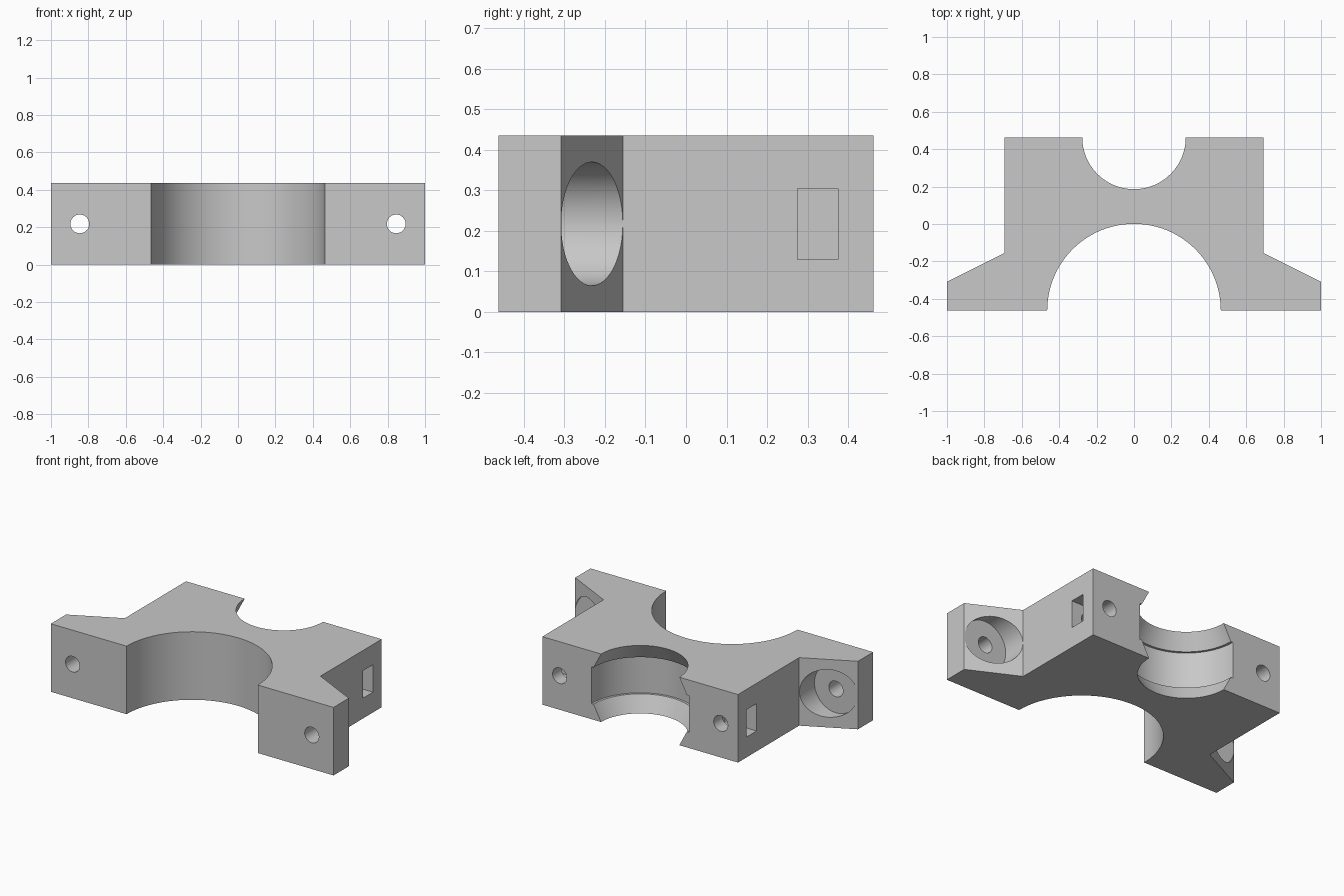
import bpy, bmesh, math
from mathutils import Matrix, Vector

if "Cube" in bpy.data.objects:
    bpy.data.objects.remove(bpy.data.objects["Cube"], do_unlink=True)

HEIGHT = 0.435
MID = HEIGHT / 2
BACK = 0.463
FRONT = -0.463

grey = bpy.data.materials.new("plain grey")
grey.use_nodes = True
grey.diffuse_color = (0.58, 0.58, 0.58, 1)
grey.node_tree.nodes["Principled BSDF"].inputs["Base Color"].default_value = (0.58, 0.58, 0.58, 1)


def make_object(name, bm):
    bmesh.ops.recalc_face_normals(bm, faces=bm.faces)
    mesh = bpy.data.meshes.new(name)
    bm.to_mesh(mesh)
    bm.free()
    mesh.materials.append(grey)
    obj = bpy.data.objects.new(name, mesh)
    bpy.context.collection.objects.link(obj)
    return obj


def prism(name, outline, height):
    bm = bmesh.new()
    base = bm.faces.new([bm.verts.new((x, y, 0)) for x, y in outline])
    top = bmesh.ops.extrude_face_region(bm, geom=[base])["geom"]
    bmesh.ops.translate(bm, vec=(0, 0, height),
                        verts=[v for v in top if isinstance(v, bmesh.types.BMVert)])
    return make_object(name, bm)


def bore(name, x, radius, y0, y1):
    """Round cutter running along y at mid height."""
    bm = bmesh.new()
    place = Matrix.Translation((x, (y0 + y1) / 2, MID)) @ Matrix.Rotation(math.pi / 2, 4, 'X')
    bmesh.ops.create_cone(bm, cap_ends=True, segments=48, radius1=radius,
                          radius2=radius, depth=y1 - y0, matrix=place)
    return make_object(name, bm)


def lathe(name, profile, y, segments=96):
    """Upright turned cutter from (radius, z) points."""
    bm = bmesh.new()
    rings = [[bm.verts.new((r * math.cos(a), y + r * math.sin(a), z))
              for a in (2 * math.pi * i / segments for i in range(segments))]
             for r, z in profile]
    for low, high in zip(rings, rings[1:]):
        for i in range(segments):
            j = (i + 1) % segments
            bm.faces.new((low[i], low[j], high[j], high[i]))
    bm.faces.new(rings[0])
    bm.faces.new(rings[-1])
    return make_object(name, bm)


def box(name, x0, x1, y0, y1, z0, z1):
    bm = bmesh.new()
    place = Matrix.Translation(((x0 + x1) / 2, (y0 + y1) / 2, (z0 + z1) / 2))
    size = Matrix.Diagonal(Vector((x1 - x0, y1 - y0, z1 - z0, 1)))
    bmesh.ops.create_cube(bm, size=1, matrix=place @ size)
    return make_object(name, bm)


# Block with two sloped mounting ears
half = [(1, FRONT), (1, -0.309), (0.692, -0.155), (0.692, BACK)]
block = prism("clamp_block", half + [(-x, y) for x, y in reversed(half)], HEIGHT)

# Large front saddle
cutters = [lathe("front_saddle_cutter", [(0.464, -0.1), (0.464, HEIGHT + 0.1)], FRONT)]

# Small back saddle with tapered lips and a deeper middle band
lower = [(0.266, -0.02), (0.33, 0.1), (0.345, 0.1)]
upper = [(r, HEIGHT - z) for r, z in reversed(lower)]
cutters.append(lathe("back_saddle_cutter", lower + upper, BACK))

# Ear screw holes with counterbores, back screw holes and side nut slots
for side, name in ((1, "left"), (-1, "right")):
    cutters.append(bore(name + "_ear_hole_cutter", side * 0.846, 0.05, -0.6, -0.1))
    cutters.append(bore(name + "_counterbore_cutter", side * 0.846, 0.1525, -0.307, 0))
    cutters.append(bore(name + "_back_hole_cutter", side * 0.57, 0.05, 0.15, 0.6))
    cutters.append(box(name + "_nut_slot_cutter", *sorted((side * 0.47, side * 0.8)),
                       0.275, 0.375, MID - 0.0875, MID + 0.0875))

bpy.context.view_layer.objects.active = block
for cutter in cutters:
    cutter.hide_render = True
    mod = block.modifiers.new(cutter.name, 'BOOLEAN')
    mod.operation = 'DIFFERENCE'
    mod.solver = 'EXACT'
    mod.object = cutter
    bpy.ops.object.modifier_apply(modifier=mod.name)
for cutter in cutters:
    bpy.data.objects.remove(cutter, do_unlink=True)

# Smooth the curved walls, keep edges crisp
for obj in bpy.context.selected_objects:
    obj.select_set(False)
block.select_set(True)
bpy.ops.object.shade_smooth_by_angle(angle=math.radians(20))
